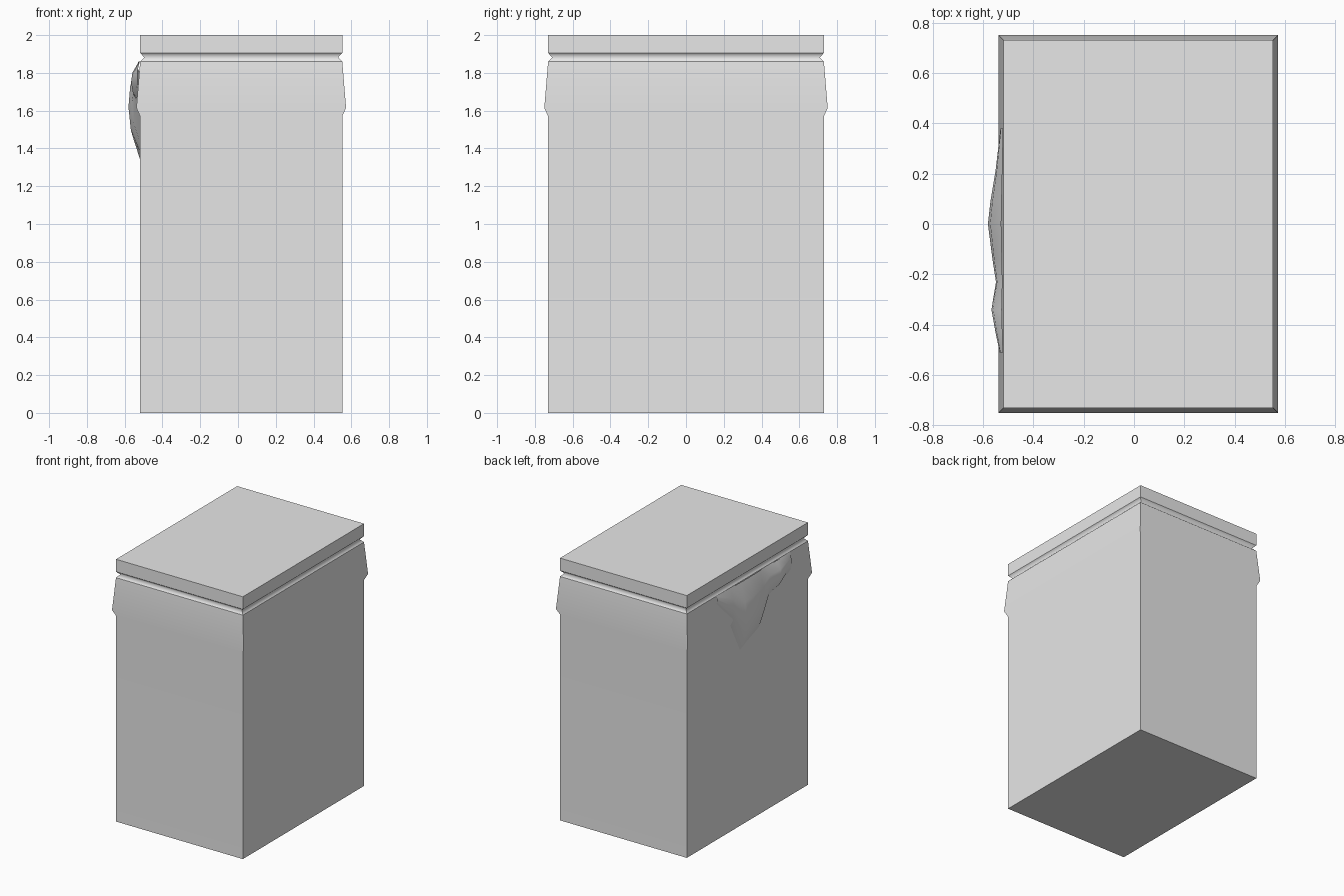
import bpy, bmesh

cube = bpy.data.objects.get("Cube")
if cube:
    bpy.data.objects.remove(cube, do_unlink=True)

grey = bpy.data.materials.new("plain grey")
grey.use_nodes = True
colour = (0.8, 0.8, 0.8, 1)
grey.diffuse_color = colour
grey.node_tree.nodes["Principled BSDF"].inputs["Base Color"].default_value = colour


def finish(name, bm):
    mesh = bpy.data.meshes.new(name)
    bm.to_mesh(mesh)
    bm.free()
    mesh.materials.append(grey)
    obj = bpy.data.objects.new(name, mesh)
    bpy.context.collection.objects.link(obj)
    # Keep the broad panels flat while the narrow lips blend softly
    weighted = obj.modifiers.new("soft lips", "WEIGHTED_NORMAL")
    weighted.keep_sharp = True
    return obj


CENTRE_X, HALF_X, HALF_Y = 0.017, 0.535, 0.73

# Bin body: a rectangle swept up a profile of (height, outward offset, sharp ring)
PROFILE = [
    (0.0, 0, True), (1.57, 0, False), (1.615, 0.02, False),
    (1.86, 0, True), (1.882, -0.022, False), (1.905, 0, True), (2.0, 0, True),
]
bm = bmesh.new()
rings = []
for z, out, sharp in PROFILE:
    rings.append([bm.verts.new((CENTRE_X + sx * (HALF_X + out), sy * (HALF_Y + out), z))
                  for sx, sy in ((-1, -1), (1, -1), (1, 1), (-1, 1))])
for low, high in zip(rings, rings[1:]):
    for i in range(4):
        j = (i + 1) % 4
        bm.faces.new((low[i], low[j], high[j], high[i])).smooth = True
bm.faces.new(rings[0][::-1])
bm.faces.new(rings[-1])
heights = {round(z, 3) for z, out, sharp in PROFILE if sharp}
for edge in bm.edges:
    a, b = (v.co.z for v in edge.verts)
    edge.smooth = abs(a - b) < 1e-4 and round(a, 3) not in heights
finish("bin_body", bm)

# Bag flap hanging over the right side: columns of (y, bulge, bottom height)
COLUMNS = [
    (0.38, 0.012, 1.80), (0.21, 0.032, 1.58), (0.09, 0.052, 1.34),
    (0.0, 0.062, 1.38), (-0.14, 0.044, 1.43), (-0.23, 0.03, 1.595),
    (-0.34, 0.048, 1.64), (-0.43, 0.032, 1.69), (-0.51, 0.015, 1.70),
]
# Rows of (fraction down the flap, share of the bulge)
ROWS = [(0, 0.15), (0.27, 0.85), (0.5, 1), (0.75, 0.8), (1, 0)]
TOP, SIDE_X = 1.86, CENTRE_X - HALF_X
bm = bmesh.new()
grid = [[bm.verts.new((SIDE_X - bulge * share, y, TOP + (bottom - TOP) * down))
         for down, share in ROWS] for y, bulge, bottom in COLUMNS]
for left, right in zip(grid, grid[1:]):
    for k in range(len(ROWS) - 1):
        bm.faces.new((left[k], left[k + 1], right[k + 1], right[k])).smooth = True
bmesh.ops.recalc_face_normals(bm, faces=bm.faces[:])
if sum(f.normal.x for f in bm.faces) > 0:
    bmesh.ops.reverse_faces(bm, faces=bm.faces[:])
finish("bag_flap", bm)
